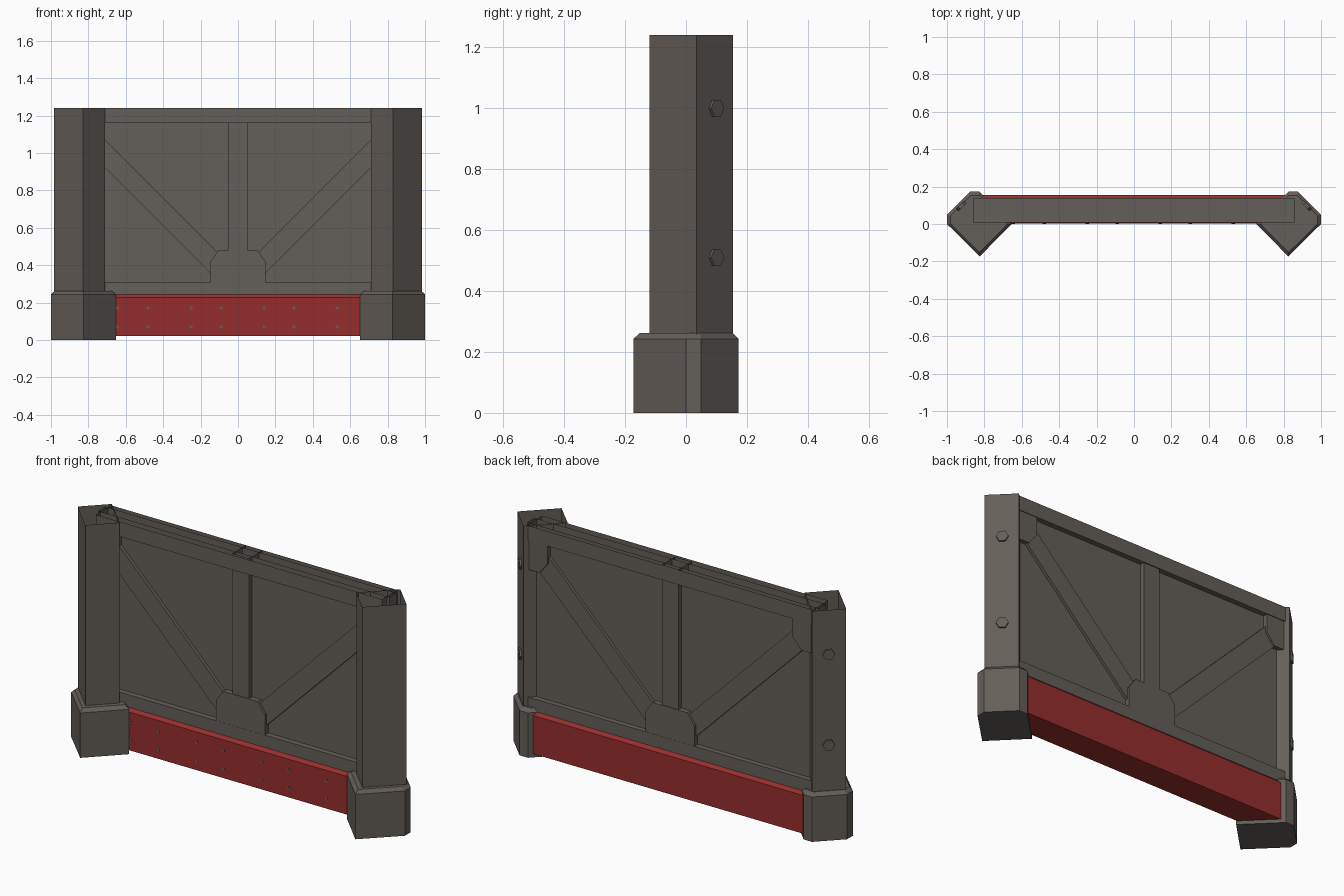
import bpy, bmesh, math
from mathutils import Vector, Matrix

if "Cube" in bpy.data.objects:
    bpy.data.objects.remove(bpy.data.objects["Cube"])


def material(name, rgb):
    m = bpy.data.materials.new(name)
    m.diffuse_color = (*rgb, 1)
    m.use_nodes = True
    m.node_tree.nodes["Principled BSDF"].inputs["Base Color"].default_value = m.diffuse_color
    return m


GREY = material("warm_grey", (0.127, 0.112, 0.098))
RED = material("dark_red", (0.305, 0.027, 0.027))


def finish(name, bm, mat, open_top=False):
    bmesh.ops.recalc_face_normals(bm, faces=bm.faces)
    if open_top:
        tops = [f for f in bm.faces if f.normal.z > 0.99]
        bmesh.ops.delete(bm, geom=tops, context='FACES')
    me = bpy.data.meshes.new(name)
    bm.to_mesh(me)
    bm.free()
    me.materials.append(mat)
    ob = bpy.data.objects.new(name, me)
    bpy.context.collection.objects.link(ob)
    return ob


def loft(name, rings, mat, open_top=False):
    """Skin a list of equally long point rings, capping both ends."""
    bm = bmesh.new()
    vs = [[bm.verts.new(p) for p in r] for r in rings]
    n = len(vs[0])
    for a, b in zip(vs, vs[1:]):
        for i in range(n):
            j = (i + 1) % n
            bm.faces.new((a[i], a[j], b[j], b[i]))
    bm.faces.new(vs[0][::-1])
    bm.faces.new(vs[-1])
    return finish(name, bm, mat, open_top)


def upright(name, pts, z0, z1, mat, open_top=False):
    return loft(name, [[(x, y, z) for x, y in pts] for z in (z0, z1)], mat, open_top)


def plate(name, pts, y0, y1, mat=GREY, open_top=False):
    return loft(name, [[(x, y, z) for x, z in pts] for y in (y0, y1)], mat, open_top)


def rect(x, z0, z1):
    return [(-x, z0), (x, z0), (x, z1), (-x, z1)]


def bolt(name, centre, normal, radius, depth, sides=6):
    bm = bmesh.new()
    rot = Vector(normal).to_track_quat('Z', 'Y').to_matrix().to_4x4()
    turn = Matrix.Rotation(math.pi / 2, 4, 'Z')
    bmesh.ops.create_cone(bm, cap_ends=True, segments=sides, radius1=radius,
                          radius2=radius, depth=depth * 2,
                          matrix=Matrix.Translation(centre) @ rot @ turn)
    return finish(name, bm, GREY)


# wall core and rails, hollow and open at the top
plate("wall_panel", rect(0.873, 0.27, 1.24), 0.05, 0.11, GREY, True)
plate("top_rail", rect(0.858, 1.16, 1.24), 0.008, 0.14, GREY, True)
plate("bottom_rail", rect(0.858, 0.22, 0.31), 0.019, 0.139)
plate("centre_post", rect(0.05, 0.31, 1.24), 0.024, 0.134, GREY, True)

# red skirting with chamfered top edges
section = [(0.003, 0.02), (0.155, 0.02), (0.155, 0.227), (0.139, 0.243),
           (0.019, 0.243), (0.003, 0.227)]
loft("red_skirting", [[(x, y, z) for y, z in section] for x in (-0.82, 0.82)], RED)

# gusset at the foot of the centre post
plate("centre_gusset", [(-0.147, 0.31), (0.147, 0.31), (0.147, 0.42), (0.104, 0.48),
                        (-0.104, 0.48), (-0.147, 0.42)], 0.02, 0.138)

for s, side in ((-1, "left"), (1, "right")):
    # diagonal brace and upper corner gusset
    plate(side + "_brace", [(s * x, z) for x, z in
          [(0.04, 0.32), (0.04, 0.25 + 0.15), (0.80, 1.16), (0.855, 1.16), (0.855, 1.065),
           (0.11, 0.32)]], 0.032, 0.126)
    plate(side + "_corner_gusset", [(s * x, z) for x, z in
          [(0.735, 1.16), (0.735, 1.06), (0.785, 1.0), (0.855, 1.0), (0.855, 1.16)]],
          0.024, 0.136)

    # hollow end post set at 45 degrees
    post = upright(side + "_post", [(s * x, y) for x, y in
                   [(0.83, -0.12), (0.985, 0.035), (0.865, 0.155), (0.71, 0.0)]],
                   0.24, 1.24, GREY, True)

    # foot block with chamfered top
    foot = [(0.825, -0.173), (1.0, 0.0), (1.0, 0.05), (0.877, 0.173),
            (0.827, 0.173), (0.653, 0.0)]
    cx, cy = 0.84, 0.008
    inner = [(cx + (x - cx) * 0.88, cy + (y - cy) * 0.88) for x, y in foot]
    loft(side + "_foot", [[(s * x, y, z) for x, y in ring] for ring, z in
                          ((foot, 0), (foot, 0.243), (inner, 0.262))], GREY)

    # hexagonal bolts on the outer rear face of the post
    for i, z in enumerate((0.51, 1.0)):
        bolt(f"{side}_post_bolt_{i + 1}", (s * 0.923, 0.097, z), (s, 1, 0), 0.031, 0.01)

# small rivets along the front of the skirting
for i, x in enumerate((-0.645, -0.48, -0.25, -0.09, 0.14, 0.30, 0.53)):
    for z in (0.07, 0.17):
        bolt(f"rivet_{i + 1}_{'low' if z < 0.1 else 'high'}", (x, 0.003, z),
             (0, -1, 0), 0.009, 0.002)
